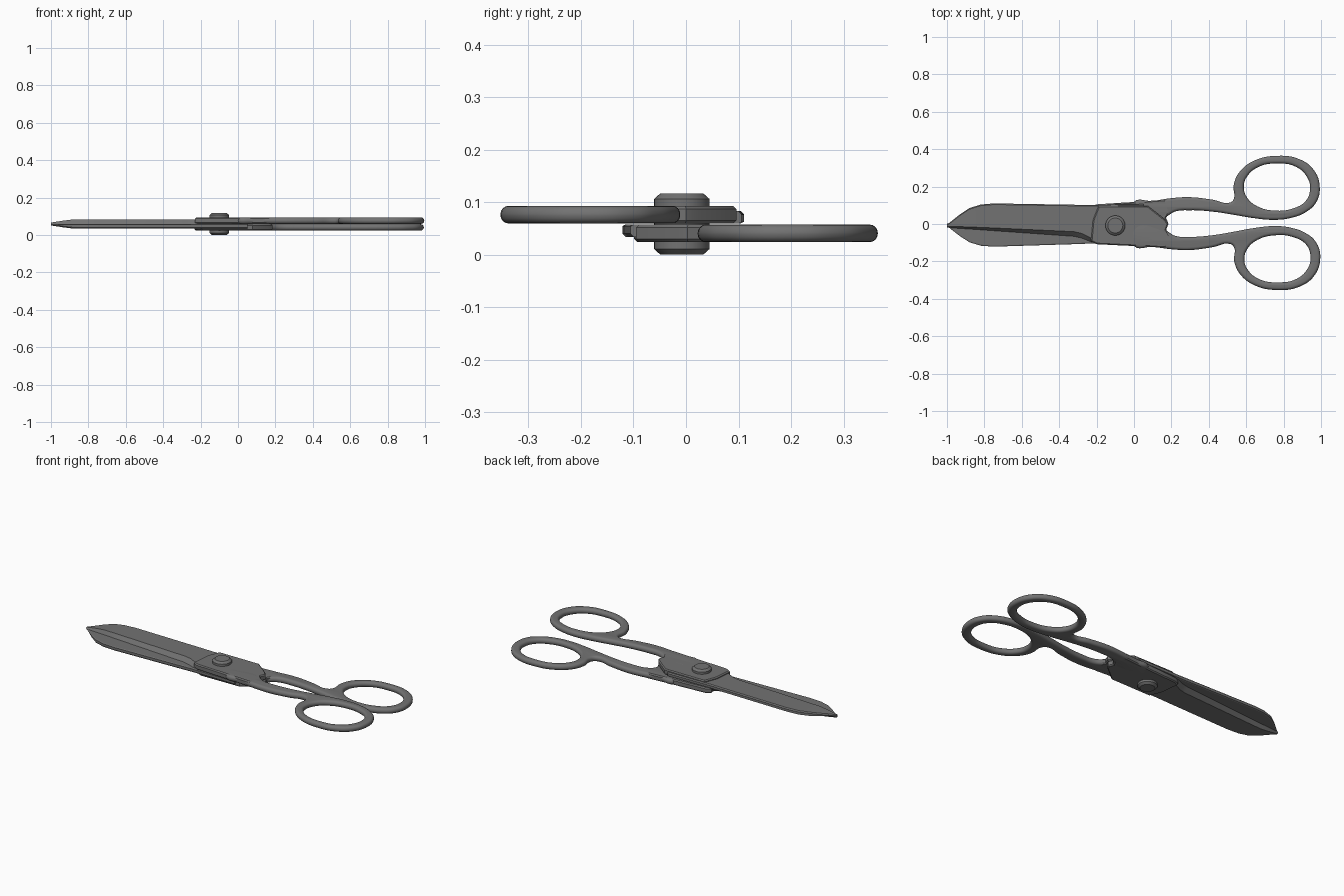
import bpy, bmesh, math
from mathutils import Matrix

cube = bpy.data.objects.get("Cube")
if cube:
    bpy.data.objects.remove(cube)

MID = 0.0585      # plane where the two halves meet
INNER = 0.0595    # inner face of the upper half
PLATE_TOP = 0.093
BLADE_TOP = 0.083

steel = bpy.data.materials.new("dark_steel")
steel.use_nodes = True
grey = (0.17, 0.17, 0.17, 1)
steel.diffuse_color = grey
bsdf = steel.node_tree.nodes["Principled BSDF"]
bsdf.inputs["Base Color"].default_value = grey


def add_object(name, mesh, angle=30):
    ob = bpy.data.objects.new(name, mesh)
    bpy.context.collection.objects.link(ob)
    mesh.materials.clear()
    mesh.materials.append(steel)
    bpy.ops.object.select_all(action="DESELECT")
    ob.select_set(True)
    bpy.context.view_layer.objects.active = ob
    bpy.ops.object.shade_smooth_by_angle(angle=math.radians(angle))
    return ob


def slab(name, outlines, top, bevel, rounds, handle):
    """Fill flat outlines, thicken them and round or chamfer the rims."""
    cu = bpy.data.curves.new(name, "CURVE")
    cu.dimensions = "2D"
    cu.fill_mode = "BOTH"
    cu.resolution_u = 6 if handle == "AUTO" else 1
    cu.extrude = (top - INNER) / 2 - bevel
    cu.bevel_depth = bevel
    cu.bevel_resolution = rounds
    cu.offset = -bevel
    for pts in outlines:
        sp = cu.splines.new("BEZIER")
        sp.bezier_points.add(len(pts) - 1)
        sp.use_cyclic_u = True
        for bp, (x, y) in zip(sp.bezier_points, pts):
            bp.co = (x, y, 0)
            bp.handle_left_type = bp.handle_right_type = handle
    tmp = bpy.data.objects.new("tmp", cu)
    bpy.context.collection.objects.link(tmp)
    deps = bpy.context.evaluated_depsgraph_get()
    mesh = bpy.data.meshes.new_from_object(tmp.evaluated_get(deps))
    bpy.data.objects.remove(tmp)
    mesh.transform(Matrix.Translation((0, 0, (top + INNER) / 2)))
    bm = bmesh.new()
    bm.from_mesh(mesh)
    bmesh.ops.remove_doubles(bm, verts=bm.verts, dist=1e-5)
    bmesh.ops.recalc_face_normals(bm, faces=bm.faces)
    bm.to_mesh(mesh)
    bm.free()
    return add_object(name, mesh)


def blade(name):
    # stations: x, cutting edge y, ridge y, spine y, top z
    stations = [
        (-1.0, -0.018, -0.012, -0.004, 0.066),
        (-0.97, -0.021, -0.013, 0.02, 0.071),
        (-0.93, -0.024, -0.014, 0.052, 0.077),
        (-0.88, -0.027, -0.016, 0.085, BLADE_TOP),
        (-0.82, -0.031, -0.018, 0.104, BLADE_TOP),
        (-0.75, -0.036, -0.021, 0.11, BLADE_TOP),
        (-0.32, -0.066, -0.041, 0.103, BLADE_TOP),
        (-0.28, -0.075, -0.05, 0.102, BLADE_TOP),
        (-0.23, -0.095, -0.075, 0.101, BLADE_TOP),
        (0.05, -0.1, -0.08, 0.106, BLADE_TOP),
    ]
    bm = bmesh.new()
    rings = []
    for x, edge, ridge, spine, top in stations:
        c = min(0.006, (spine - ridge) * 0.3)
        section = [(edge, INNER), (ridge, top), (spine - c, top),
                   (spine, top - c), (spine, INNER + c / 2), (spine - c, INNER)]
        rings.append([bm.verts.new((x, y, z)) for y, z in section])
    for a, b in zip(rings, rings[1:]):
        for i in range(len(a)):
            j = (i + 1) % len(a)
            bm.faces.new((a[i], a[j], b[j], b[i]))
    bm.faces.new(rings[0])
    bm.faces.new(rings[-1])
    bmesh.ops.recalc_face_normals(bm, faces=bm.faces)
    mesh = bpy.data.meshes.new(name)
    bm.to_mesh(mesh)
    bm.free()
    return add_object(name, mesh, 20)


# Handle shank and finger loop share one outline with a hole
handle_outline = [
    (0.0, -0.117), (0.1, -0.122), (0.2, -0.135), (0.3, -0.139), (0.42, -0.124),
    (0.515, -0.107), (0.535, -0.125), (0.536, -0.2), (0.57, -0.272),
    (0.65, -0.33), (0.77, -0.353), (0.885, -0.335), (0.965, -0.275),
    (0.996, -0.18), (0.975, -0.1), (0.92, -0.05), (0.84, -0.02), (0.75, -0.011),
    (0.64, -0.022), (0.53, -0.042), (0.42, -0.06), (0.3, -0.069),
    (0.22, -0.063), (0.18, -0.04), (0.15, -0.02), (0.0, -0.01)]
loop_hole = [
    (0.59, -0.19), (0.605, -0.24), (0.67, -0.295), (0.77, -0.312),
    (0.87, -0.293), (0.93, -0.235), (0.944, -0.175), (0.92, -0.11),
    (0.85, -0.07), (0.76, -0.06), (0.66, -0.085), (0.605, -0.135)]
# Thick plate around the pivot
plate_outline = [
    (-0.23, -0.092), (-0.2, -0.108), (-0.08, -0.114), (0.05, -0.12),
    (0.17, -0.128), (0.19, -0.06), (0.172, -0.03), (0.184, 0.0), (0.165, 0.025),
    (0.075, 0.096), (-0.19, 0.096), (-0.22, 0.02)]

upper = [
    slab("upper_handle", [handle_outline, loop_hole], PLATE_TOP, 0.0155, 3, "AUTO"),
    slab("upper_pivot_plate", [plate_outline], PLATE_TOP, 0.006, 0, "VECTOR"),
    blade("upper_blade"),
]

# The lower half is the upper half turned over, opened by a hair
flip = (Matrix.Rotation(0.015, 4, "Z") @ Matrix.Translation((0, 0, MID))
        @ Matrix.Rotation(math.pi, 4, "X") @ Matrix.Translation((0, 0, -MID)))
for ob in upper:
    mesh = ob.data.copy()
    mesh.transform(flip)
    add_object(ob.name.replace("upper", "lower"), mesh, 20 if "blade" in ob.name else 30)

# Pivot screw with a chamfered head on each side
bm = bmesh.new()
rings = []
for z, r in [(0, 0.04), (0.003, 0.044), (0.011, 0.053), (0.106, 0.053),
             (0.114, 0.044), (0.117, 0.04)]:
    rings.append(bmesh.ops.create_circle(
        bm, segments=32, radius=r,
        matrix=Matrix.Translation((-0.1, -0.008, z)))["verts"])
for a, b in zip(rings, rings[1:]):
    for i in range(32):
        j = (i + 1) % 32
        bm.faces.new((a[i], a[j], b[j], b[i]))
bm.faces.new(rings[0])
bm.faces.new(rings[-1])
bmesh.ops.recalc_face_normals(bm, faces=bm.faces)
mesh = bpy.data.meshes.new("pivot_screw")
bm.to_mesh(mesh)
bm.free()
add_object("pivot_screw", mesh, 25)
